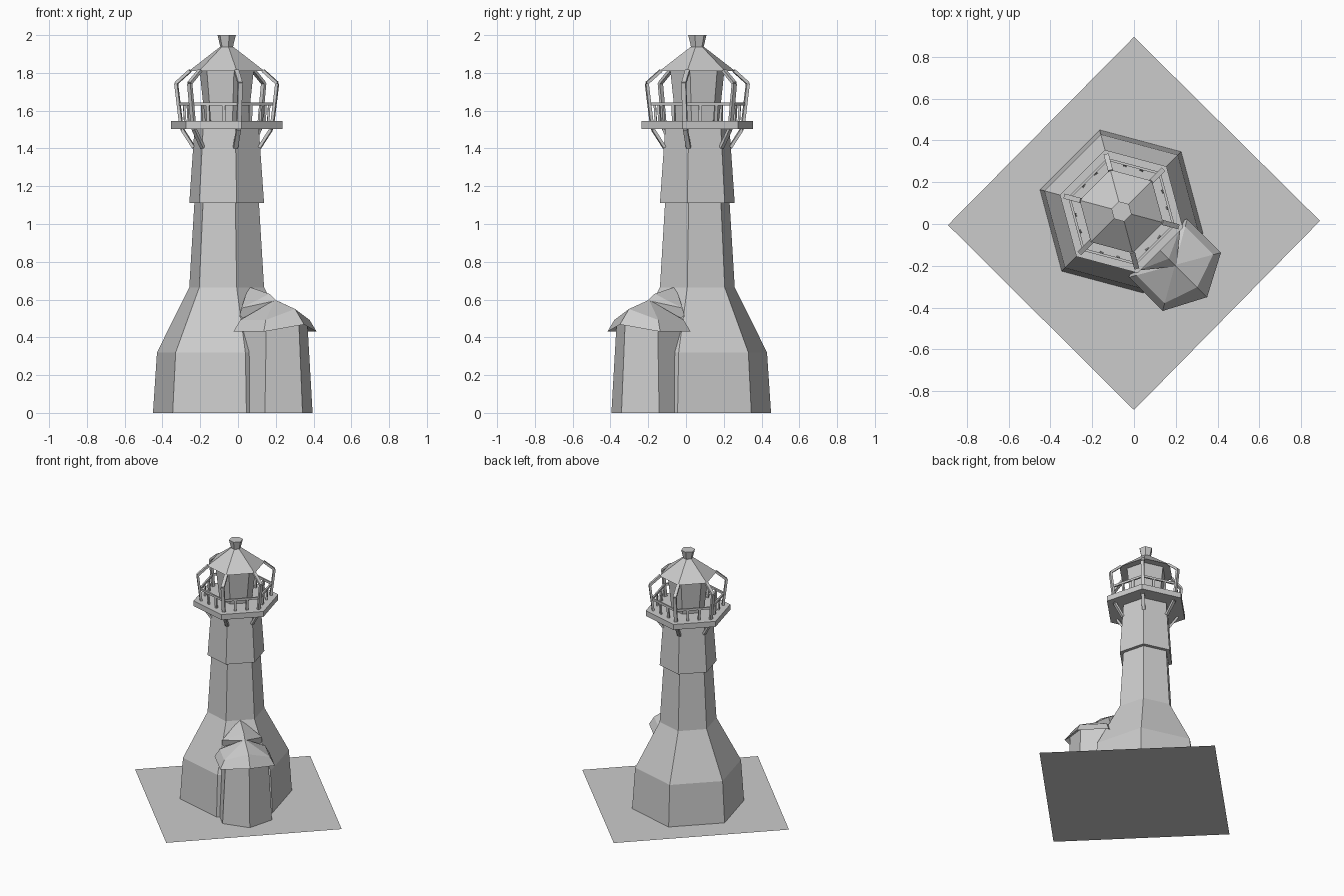
import bpy, bmesh, math
from mathutils import Vector, Matrix

if "Cube" in bpy.data.objects:
    bpy.data.objects.remove(bpy.data.objects["Cube"])

CX, CY = -0.06, 0.06          # tower axis
START = math.radians(45)      # first hexagon corner


def make(name, verts, faces):
    me = bpy.data.meshes.new(name)
    me.from_pydata(verts, [], faces)
    bm = bmesh.new()
    bm.from_mesh(me)
    bmesh.ops.recalc_face_normals(bm, faces=bm.faces)
    bm.to_mesh(me)
    bm.free()
    ob = bpy.data.objects.new(name, me)
    bpy.context.collection.objects.link(ob)
    return ob


def polar(r, z, k):
    a = START + math.radians(60) * k
    return Vector((CX + r * math.cos(a), CY + r * math.sin(a), z))


def loft(name, rings):
    """Join equal rings of points into a capped solid."""
    n = len(rings[0])
    verts = [p for ring in rings for p in ring]
    faces = [(i * n + k, i * n + (k + 1) % n, (i + 1) * n + (k + 1) % n, (i + 1) * n + k)
             for i in range(len(rings) - 1) for k in range(n)]
    faces += [tuple(range(n)), tuple(range(len(verts) - n, len(verts)))]
    return make(name, verts, faces)


def hexagon(name, profile):
    return loft(name, [[polar(r, z, k) for k in range(6)] for r, z in profile])


def beams(name, segments, w, d):
    """Square bars between pairs of points, joined in one object."""
    bm = bmesh.new()
    for a, b in segments:
        v = b - a
        x = Vector(((a + b) / 2 - Vector((CX, CY, 0))).xy.to_3d())
        y = v.cross(x).normalized()
        x = y.cross(v).normalized()
        m = Matrix((x * d, y * w, v)).transposed().to_4x4()
        m.translation = (a + b) / 2
        bmesh.ops.create_cube(bm, size=1, matrix=m)
    bmesh.ops.recalc_face_normals(bm, faces=bm.faces)
    me = bpy.data.meshes.new(name)
    bm.to_mesh(me)
    bm.free()
    bpy.context.collection.objects.link(bpy.data.objects.new(name, me))


# Ground sheet
make("ground_sheet", [(0, .895, 0), (-.89, -.005, 0), (0, -.89, 0), (.89, .015, 0)], [(0, 1, 2, 3)])

# Tower, gallery floor, lantern room, roof and cap
hexagon("tower", [(.404, 0), (.382, .32), (.205, .665), (.177, 1.11),
                  (.205, 1.11), (.176, 1.51)])
hexagon("gallery_floor", [(.305, 1.503), (.305, 1.545)])
hexagon("lantern_room", [(.118, 1.54), (.148, 1.81)])
hexagon("lantern_roof", [(.207, 1.81), (.036, 1.938)])
hexagon("roof_cap", [(.034, 1.935), (.05, 2.0)])

# Curved struts at the six corners
path = [(.18, 1.405), (.243, 1.5), (.252, 1.545), (.277, 1.745), (.2, 1.812)]
beams("corner_struts", [(polar(*p, k), polar(*q, k)) for k in range(6)
                        for p, q in zip(path, path[1:])], .024, .016)

# Railing bars and posts
beams("railing", [(polar(.258, 1.635, k), polar(.258, 1.635, k + 1)) for k in range(6)], .016, .012)
posts = []
for k in range(6):
    for t in (1 / 3, 2 / 3):
        posts.append((polar(.25, 1.54, k).lerp(polar(.25, 1.54, k + 1), t),
                      polar(.256, 1.635, k).lerp(polar(.256, 1.635, k + 1), t)))
beams("railing_posts", posts, .018, .012)


# Annex: u points out along the front-right diagonal, v sideways
def diag(u, v, z):
    s = math.sqrt(0.5)
    return Vector(((u + v) * s, (v - u) * s, z))


def annex_ring(side, front, z_side, z_front):
    pts = []
    for k in range(6):
        r, z = (front, z_front) if k == 0 else (side, z_side)
        a = math.radians(60 * k)
        pts.append(diag(.277 + r * math.cos(a), r * math.sin(a), z))
    return pts


loft("annex_wall", [annex_ring(.206, .206, 0, 0), annex_ring(.178, .178, .47, .49)])
loft("annex_roof", [annex_ring(.178, .175, .46, .49), annex_ring(.228, .218, .43, .468),
                    annex_ring(.19, .15, .492, .55), annex_ring(.004, .004, .597, .597)])

# Small peaked hood joining annex roof to tower
make("annex_hood",
     [diag(.08, 0, .668), diag(.235, 0, .63), diag(.287, 0, .595),
      diag(.17, .145, .555), diag(.17, -.145, .555),
      diag(.15, .145, .49), diag(.15, -.145, .49), diag(.06, 0, .49)],
     [(0, 3, 1), (0, 1, 4), (1, 3, 2), (1, 2, 4), (2, 3, 5), (2, 6, 4),
      (2, 5, 7), (2, 7, 6), (0, 7, 5), (0, 5, 3), (0, 4, 6), (0, 6, 7)])
